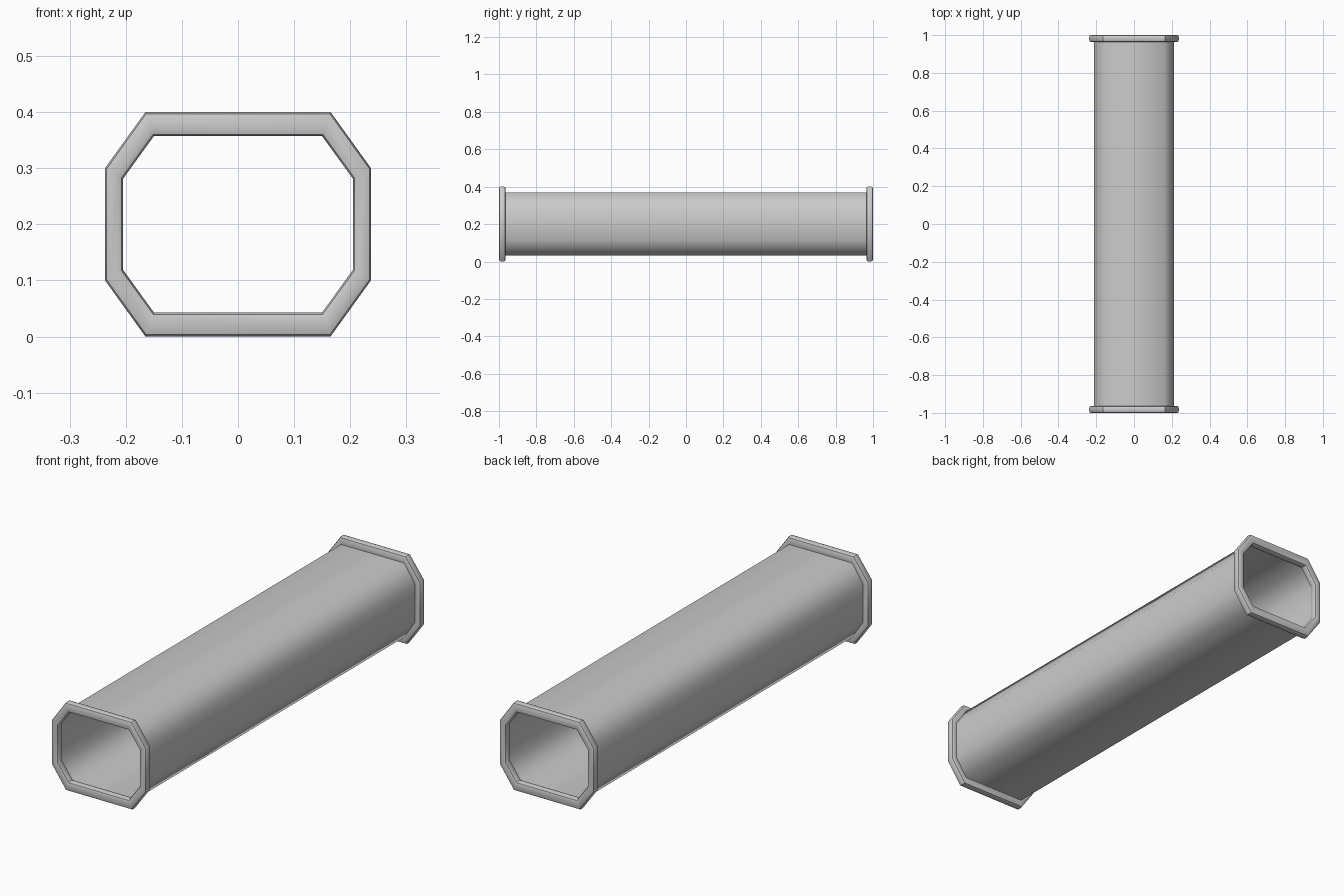
import bpy, math

if "Cube" in bpy.data.objects:
    bpy.data.objects.remove(bpy.data.objects["Cube"])


def octagon(flat_x, side_x, flat_dz, side_dz):
    # Chamfered rectangle centred on z = 0.2
    q = [(flat_x, -flat_dz), (side_x, -side_dz), (side_x, side_dz), (flat_x, flat_dz)]
    pts = q + [(-x, z) for x, z in reversed(q)]
    return [(x, 0.2 + z) for x, z in pts]


def make_object(name, rings, closed, angle):
    # Skin successive rings with quads
    n, m = len(rings[0]), len(rings)
    verts = [v for ring in rings for v in ring]
    faces = []
    for i in range(m if closed else m - 1):
        k = (i + 1) % m
        for j in range(n):
            l = (j + 1) % n
            faces.append((i * n + j, i * n + l, k * n + l, k * n + j))
    mesh = bpy.data.meshes.new(name)
    mesh.from_pydata(verts, [], faces)
    obj = bpy.data.objects.new(name, mesh)
    bpy.context.collection.objects.link(obj)
    bpy.ops.object.select_all(action='DESELECT')
    obj.select_set(True)
    bpy.context.view_layer.objects.active = obj
    bpy.ops.object.mode_set(mode='EDIT')
    bpy.ops.mesh.select_all(action='SELECT')
    bpy.ops.mesh.normals_make_consistent(inside=False)
    bpy.ops.object.mode_set(mode='OBJECT')
    bpy.ops.object.shade_smooth_by_angle(angle=math.radians(angle))
    return obj


# Long thin-walled duct
wall = octagon(0.158, 0.212, 0.168, 0.087)
make_object("duct", [[(x, y, z) for x, z in wall] for y in (-0.98, 0.98)], False, 60)

# Rounded collars at both ends: section swept between inner and outer outlines
inner = octagon(0.150, 0.205, 0.157, 0.081)
outer = octagon(0.165, 0.237, 0.200, 0.100)
section = [(0.0, 0.27), (0.08, 0.08), (0.27, 0.0), (0.73, 0.0), (0.92, 0.08), (1.0, 0.27),
           (1.0, 0.73), (0.92, 0.92), (0.73, 1.0), (0.27, 1.0), (0.08, 0.92), (0.0, 0.73)]
for name, sign in (("front_collar", -1), ("back_collar", 1)):
    rings = []
    for t, d in section:
        y = sign * (1.0 - 0.036 * d)
        rings.append([(a[0] + (b[0] - a[0]) * t, y, a[1] + (b[1] - a[1]) * t)
                      for a, b in zip(inner, outer)])
    make_object(name, rings, True, 40)
